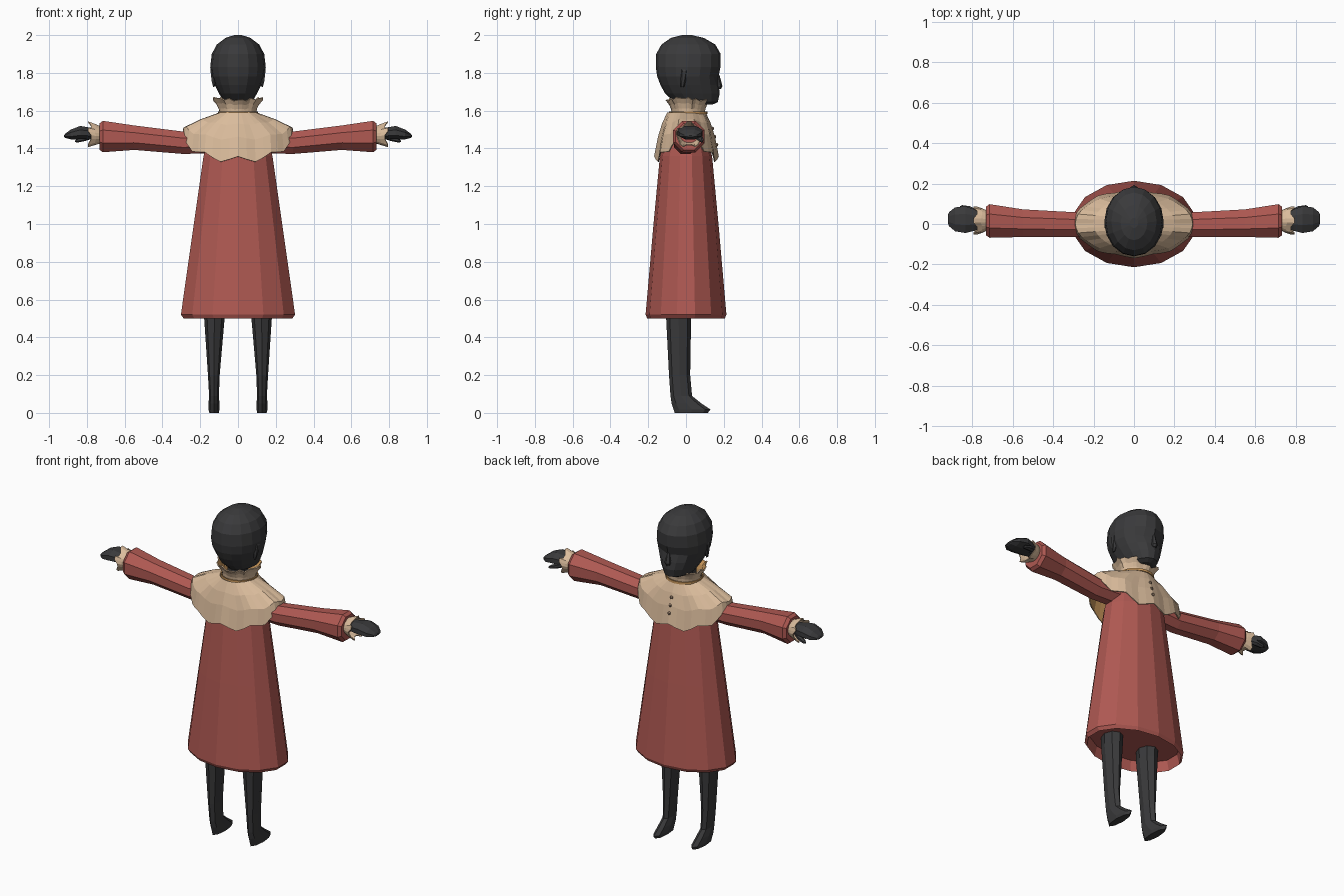
import bpy, bmesh
from math import sin, cos, pi
from mathutils import Vector

cube = bpy.data.objects.get("Cube")
if cube:
    bpy.data.objects.remove(cube, do_unlink=True)


def material(name, rgb):
    m = bpy.data.materials.new(name)
    m.use_nodes = True
    m.diffuse_color = (*rgb, 1)
    bsdf = m.node_tree.nodes["Principled BSDF"]
    bsdf.inputs["Base Color"].default_value = (*rgb, 1)
    bsdf.inputs["Roughness"].default_value = 0.8
    return m


RED = material("coat red", (0.43, 0.10, 0.085))
TAN = material("cloth tan", (0.70, 0.50, 0.33))
OCHRE = material("lining ochre", (0.60, 0.32, 0.11))
BLACK = material("body charcoal", (0.042, 0.042, 0.044))
BROWN = material("button brown", (0.28, 0.19, 0.13))


def ring_z(z, a, y0, y1, n, x=0):
    """Level oval from y0 to y1 with half width a, first point at the +y end."""
    c, b = (y0 + y1) / 2, (y1 - y0) / 2
    return [Vector((x - a * sin(2 * pi * i / n), c + b * cos(2 * pi * i / n), z))
            for i in range(n)]


def ring_x(x, z, rz, y, ry, n, side=1):
    """Upright oval across the x axis."""
    return [Vector((side * x, y + ry * cos(2 * pi * (i + .5) / n),
                    z + rz * sin(2 * pi * (i + .5) / n))) for i in range(n)]


def loft(name, rings, mat, closed=True, lining=None, thickness=0.006):
    """Skin a stack of equal rings; open skins get a thickness and a lining."""
    bm = bmesh.new()
    rows = [[bm.verts.new(p) for p in r] for r in rings]
    n = len(rows[0])
    for low, high in zip(rows, rows[1:]):
        for i in range(n):
            j = (i + 1) % n
            bm.faces.new((low[i], low[j], high[j], high[i]))
    if closed:
        bm.faces.new(rows[0][::-1])
        bm.faces.new(rows[-1])
        bmesh.ops.recalc_face_normals(bm, faces=bm.faces)
    mesh = bpy.data.meshes.new(name)
    bm.to_mesh(mesh)
    bm.free()
    obj = bpy.data.objects.new(name, mesh)
    bpy.context.collection.objects.link(obj)
    mesh.materials.append(mat)
    if not closed:
        mesh.materials.append(lining or mat)
        mod = obj.modifiers.new("thickness", 'SOLIDIFY')
        mod.thickness = thickness
        mod.offset = -1
        mod.material_offset = 1
    return obj


# Coat: flared skirt with a turned-in hem
coat = [(0.56, .28, .19), (0.50, .295, .205), (0.52, .31, .214),
        (1.00, .24, .172), (1.36, .187, .138), (1.50, .15, .10), (1.57, .08, .07)]
loft("coat", [ring_z(z, a, -b, b, 14) for z, a, b in coat], RED)

# Cape: scalloped, short over the arms and long at front and back
CAPE_N = 40
cape_steps = [(1, .30, .163), (.55, .29, .145), (.25, .20, .125), (0, .10, .10)]
cape = []
for t, a, b in cape_steps:
    row = ring_z(0, a, -b, b + .005, CAPE_N)
    for i, p in enumerate(row):
        f = 2 * pi * i / CAPE_N
        hem = 1.342 + .11 * abs(sin(f)) ** 3 + .016 * cos(10 * f)
        p.z = 1.59 + (hem - 1.59) * t
        p.y += .006 * t * cos(10 * f) * cos(f)
    cape.append(row)
loft("cape", cape, TAN, closed=False, lining=OCHRE)

# Ruffled upright collar and its ribbon
collar = []
for z, a, wave in [(1.575, .095, 0), (1.61, .10, .003), (1.635, .11, .006), (1.66, .128, .009)]:
    row = ring_z(z, a, .012 - a * .9, .012 + a * .9, 32)
    for i, p in enumerate(row):
        w = wave * (1 if i % 4 < 2 else -1)
        p.x *= 1 + 5 * w
        p.y *= 1 + 5 * w
        p.z += w * cos(i * 2.1)
    collar.append(row)
loft("collar", collar, TAN, closed=False, lining=OCHRE)
loft("collar_ribbon", [ring_z(z, .105, -.09, .115, 20) for z in (1.582, 1.596)],
     OCHRE, closed=False)

# Buttons down the cape
for k in range(3):
    z = 1.505 - k * .043
    bpy.ops.mesh.primitive_uv_sphere_add(segments=8, ring_count=6, radius=.010,
                                         location=(0, .139 + k * .011, z))
    button = bpy.context.object
    button.name = f"button_{k + 1}"
    button.data.materials.append(BROWN)

# Neck and head
loft("neck", [ring_z(z, .06, -.06, .06, 10) for z in (1.55, 1.70)], BLACK)
skull = [(1.632, .045, .03, .14), (1.645, .075, -.06, .168), (1.69, .10, -.11, .178),
         (1.735, .122, -.135, .174), (1.78, .14, -.152, .172), (1.83, .147, -.16, .182),
         (1.90, .139, -.158, .184), (1.95, .112, -.13, .155), (1.985, .066, -.08, .095),
         (2.0, .02, -.02, .03)]
head = loft("head", [ring_z(*s, 16) for s in skull], BLACK)
for v in head.data.vertices:
    # eye sockets
    if v.co.y > .1 and .03 < abs(v.co.x) < .08 and 1.76 < v.co.z < 1.80:
        v.co.y -= .014
loft("nose", [ring_z(1.715, .014, .15, .186, 6), ring_z(1.73, .020, .15, .193, 6),
              ring_z(1.79, .008, .15, .177, 6)], BLACK)

# Paired limbs
for side, label in ((1, "left"), (-1, "right")):
    def tube(part, rows, n, mat):
        return loft(f"{label}_{part}", [ring_x(*r, n, side) for r in rows], mat)

    tube("sleeve", [(.12, 1.44, .07, 0, .065), (.29, 1.43, .064, -.003, .066),
                    (.55, 1.457, .07, .004, .074), (.715, 1.463, .09, .015, .09),
                    (.733, 1.463, .076, .015, .076)], 8, RED)

    # Frilled cuff
    frill = []
    for x, r, wave in ((.725, .045, 0), (.755, .056, .003), (.785, .064, .008)):
        row = ring_x(x, 1.472, r, .017, r * 1.1, 20, side)
        for i, p in enumerate(row):
            w = wave * (1 if i % 4 < 2 else -1)
            p.x += side * w
            p.z += w * (1 if p.z > 1.472 else -1)
        frill.append(row if side > 0 else row[::-1])
    loft(f"{label}_cuff", frill, TAN, closed=False, thickness=.005)

    tube("hand", [(.73, 1.475, .03, .018, .036), (.79, 1.48, .034, .02, .058),
                  (.835, 1.484, .038, .022, .072), (.885, 1.474, .028, .023, .064),
                  (.915, 1.467, .012, .024, .038), (.921, 1.465, .005, .024, .022)], 8, BLACK)
    tube("thumb", [(.77, 1.468, .016, .05, .018), (.81, 1.455, .016, .072, .018),
                   (.85, 1.442, .011, .082, .013), (.862, 1.438, .004, .084, .005)], 6, BLACK)

    # Leg running down into a pointed foot
    leg = [(0, .025, -.06, .115, .127), (.018, .029, -.066, .13, .127),
           (.05, .029, -.076, .082, .127), (.09, .026, -.082, .032, .127),
           (.20, .031, -.09, .022, .128), (.50, .054, -.105, .027, .125),
           (.60, .058, -.105, .03, .125)]
    loft(f"{label}_leg", [ring_z(z, a, y0, y1, 8, side * x) for z, a, y0, y1, x in leg], BLACK)
    loft(f"{label}_ear", [ring_z(z, a, -.03, y, 6, side * .128)
                          for z, a, y in ((1.725, .004, -.01), (1.76, .014, .0),
                                          (1.81, .02, .012), (1.825, .012, .0))], BLACK)
